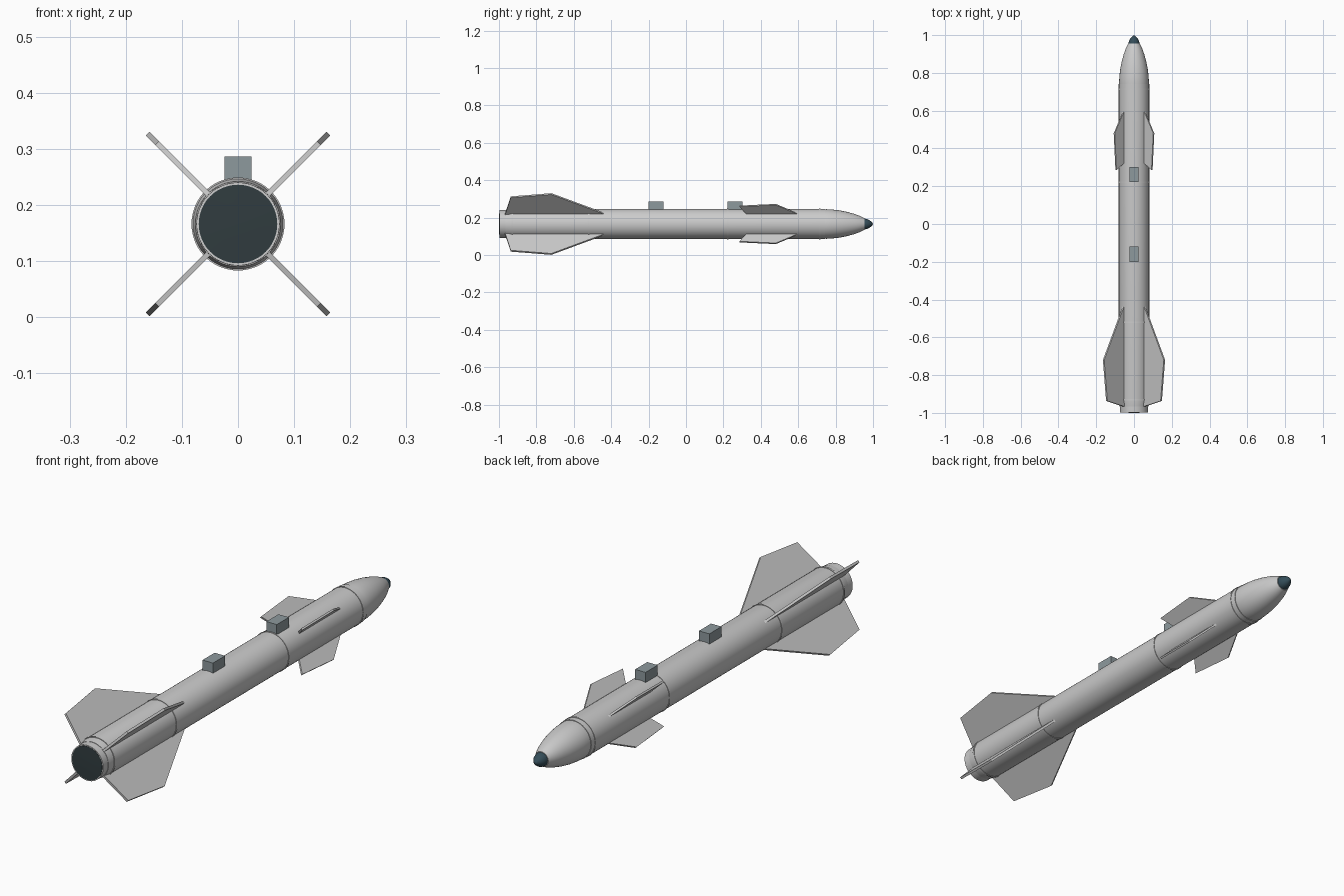
import bpy, bmesh, math
from mathutils import Matrix, Vector

if "Cube" in bpy.data.objects:
    bpy.data.objects.remove(bpy.data.objects["Cube"])

AXIS_Z = 0.166
SEG = 48


def material(name, rgb):
    m = bpy.data.materials.new(name)
    m.diffuse_color = (*rgb, 1)
    m.use_nodes = True
    m.node_tree.nodes["Principled BSDF"].inputs["Base Color"].default_value = m.diffuse_color
    return m


DARK = material("dark_grey", (0.03, 0.045, 0.05))
GLASS = material("seeker_blue", (0.035, 0.075, 0.1))
STEEL = material("steel", (0.27, 0.32, 0.34))


def finish(name, bm, mat=None, smooth=False):
    bmesh.ops.recalc_face_normals(bm, faces=bm.faces)
    me = bpy.data.meshes.new(name)
    bm.to_mesh(me)
    bm.free()
    ob = bpy.data.objects.new(name, me)
    bpy.context.collection.objects.link(ob)
    if mat:
        me.materials.append(mat)
    if smooth:
        bpy.ops.object.select_all(action='DESELECT')
        ob.select_set(True)
        bpy.context.view_layer.objects.active = ob
        bpy.ops.object.shade_smooth_by_angle(angle=math.radians(35))
    return ob


def lathe(name, profile, mat=None):
    """Revolve (y, radius) points around the long axis; ends are capped."""
    bm = bmesh.new()
    rings = []
    for y, r in profile:
        if r == 0:
            rings.append([bm.verts.new((0, y, AXIS_Z))] * SEG)
            continue
        rings.append([bm.verts.new((r * math.cos(a), y, AXIS_Z + r * math.sin(a)))
                      for a in (2 * math.pi * i / SEG for i in range(SEG))])
    for a, b in zip(rings, rings[1:]):
        for i in range(SEG):
            j = (i + 1) % SEG
            bm.faces.new(list(dict.fromkeys((a[i], a[j], b[j], b[i]))))
    for ring in (rings[0], rings[-1]):
        if ring[0] is not ring[1]:
            bm.faces.new(ring)
    return finish(name, bm, mat, True)


def fins(name, outline, thickness):
    """Four flat plates in an X layout from a (radius, y) outline."""
    for k in range(4):
        bm = bmesh.new()
        face = bm.faces.new([bm.verts.new((r, y, -thickness / 2)) for r, y in outline])
        ext = bmesh.ops.extrude_face_region(bm, geom=[face])
        bmesh.ops.translate(bm, vec=Vector((0, 0, thickness)),
                            verts=[g for g in ext["geom"] if isinstance(g, bmesh.types.BMVert)])
        turn = Matrix.Rotation(math.radians(45 + 90 * k), 4, 'Y')
        bmesh.ops.transform(bm, matrix=Matrix.Translation((0, 0, AXIS_Z)) @ turn, verts=bm.verts)
        finish(f"{name}_{k + 1}", bm)


# Main tube and narrower tail section
lathe("body", [(-0.965, 0.076), (-0.93, 0.081), (0.742, 0.081)])
lathe("tail_ring", [(-0.997, 0.074), (-0.93, 0.075)])
lathe("exhaust_cap", [(-1.0, 0.0), (-0.999, 0.04), (-0.998, 0.07), (-0.99, 0.07)], DARK)

# Rounded nose and seeker tip
lathe("nose", [(0.73, 0.078), (0.75, 0.079), (0.78, 0.0775), (0.82, 0.073), (0.86, 0.065),
               (0.9, 0.054), (0.93, 0.043), (0.955, 0.031)])
lathe("seeker_tip", [(0.948, 0.029), (0.962, 0.028), (0.975, 0.024), (0.987, 0.016),
                     (0.996, 0.007), (1.0, 0.0)], GLASS)

# Slightly raised joint bands
for i, y in enumerate((-0.93, -0.52, 0.222, 0.714)):
    lathe(f"joint_band_{i + 1}", [(y - 0.004, 0.083), (y + 0.004, 0.083)])

# Fins
fins("tail_fin", [(0.074, -0.425), (0.228, -0.72), (0.204, -0.937), (0.074, -0.967)], 0.01)
fins("front_fin", [(0.074, 0.605), (0.148, 0.48), (0.135, 0.285), (0.074, 0.325)], 0.008)

# Mounting lugs on top
for name, y in (("rear_lug", -0.16), ("front_lug", 0.262)):
    bm = bmesh.new()
    bmesh.ops.create_cube(bm, size=1, matrix=Matrix.Translation((0, y, 0.263))
                          @ Matrix.Diagonal((0.048, 0.08, 0.046, 1)))
    finish(name, bm, STEEL)
